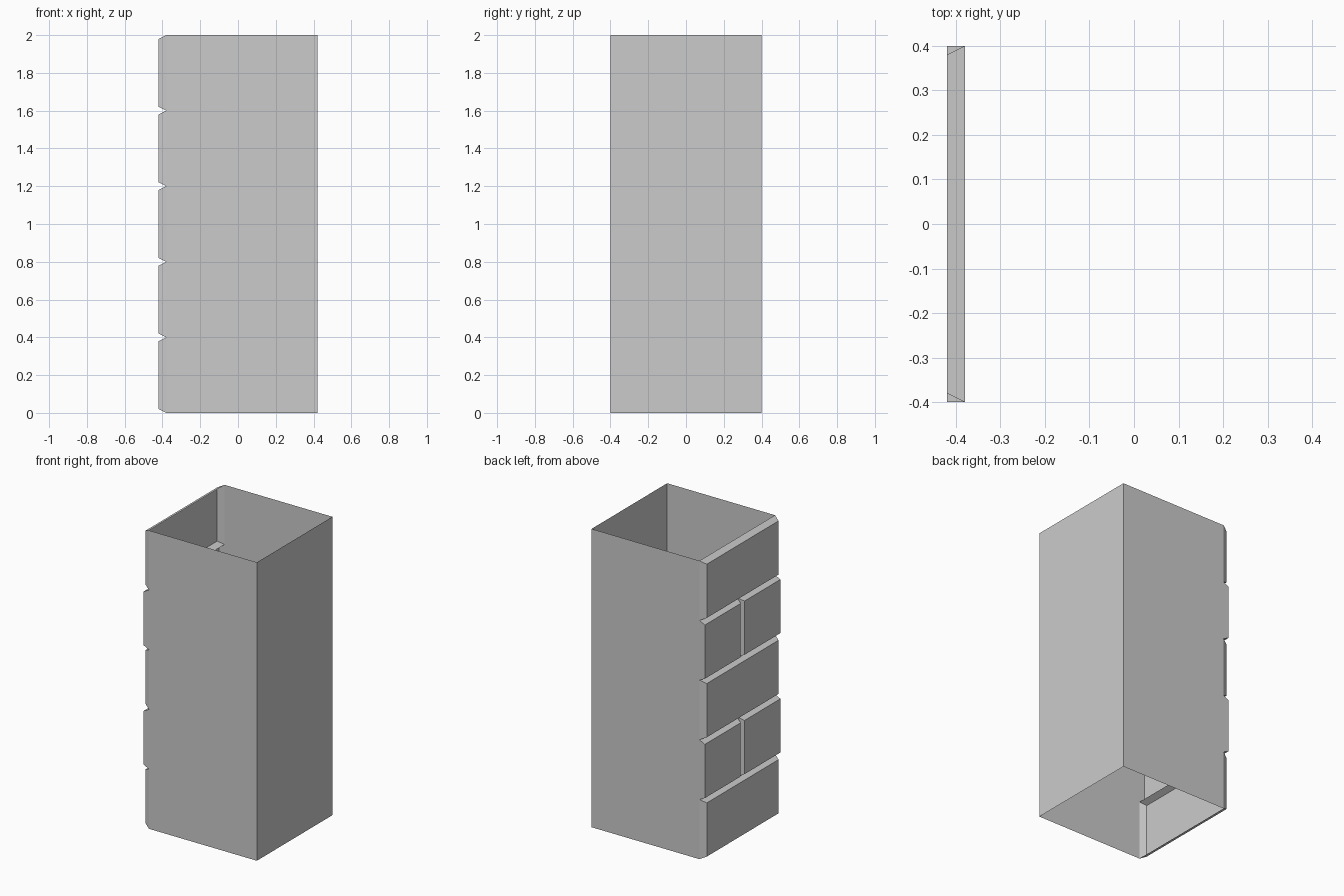
import bpy
import bmesh

if "Cube" in bpy.data.objects:
    bpy.data.objects.remove(bpy.data.objects["Cube"])

W, D, H = 0.42, 0.40, 2.0      # half width, half depth, height
GROOVE = 0.04                  # mortar groove depth
BEVEL = 0.02                   # half width of a groove
ROWS = 5
BASE = -W + GROOVE


def make_object(name, bm):
    bmesh.ops.remove_doubles(bm, verts=bm.verts, dist=1e-5)
    mesh = bpy.data.meshes.new(name)
    bm.to_mesh(mesh)
    bm.free()
    bpy.context.collection.objects.link(bpy.data.objects.new(name, mesh))


def add_brick(bm, y0, y1, z0, z1, inset0, inset1):
    """Open-backed bevelled brick facing -x; an inset of 0 leaves a flush end."""
    back = [(y0, z0), (y0, z1), (y1, z1), (y1, z0)]
    a, b, c, d = y0 + inset0, y1 - inset1, z0 + BEVEL, z1 - BEVEL
    front = [(a, c), (a, d), (b, d), (b, c)]
    vb = [bm.verts.new((BASE, y, z)) for y, z in back]
    vf = [bm.verts.new((-W, y, z)) for y, z in front]
    bm.faces.new(vf[::-1])
    for i in range(4):
        j = (i + 1) % 4
        bm.faces.new((vb[i], vb[j], vf[j], vf[i]))
    bmesh.ops.recalc_face_normals(bm, faces=bm.faces)
    for f in bm.faces:
        if f.normal.x > 1e-4:
            f.normal_flip()


# Brick courses: whole bricks alternate with two halves flush at the ends
for row in range(ROWS):
    z0, z1 = row * H / ROWS, (row + 1) * H / ROWS
    bm = bmesh.new()
    if row % 2 == 0:
        add_brick(bm, -D, D, z0, z1, BEVEL, BEVEL)
        make_object(f"whole_brick_{row}", bm)
    else:
        add_brick(bm, -D, 0, z0, z1, 0, BEVEL)
        make_object(f"half_brick_front_{row}", bm)
        bm = bmesh.new()
        add_brick(bm, 0, D, z0, z1, BEVEL, 0)
        make_object(f"half_brick_back_{row}", bm)

# Plain walls: a U-shaped sheet, open at top and bottom
bm = bmesh.new()
plan = [(BASE, -D), (W, -D), (W, D), (BASE, D)]
low = [bm.verts.new((x, y, 0)) for x, y in plan]
high = [bm.verts.new((x, y, H)) for x, y in plan]
for i in range(3):
    bm.faces.new((low[i], low[i + 1], high[i + 1], high[i]))
make_object("plain_walls", bm)
